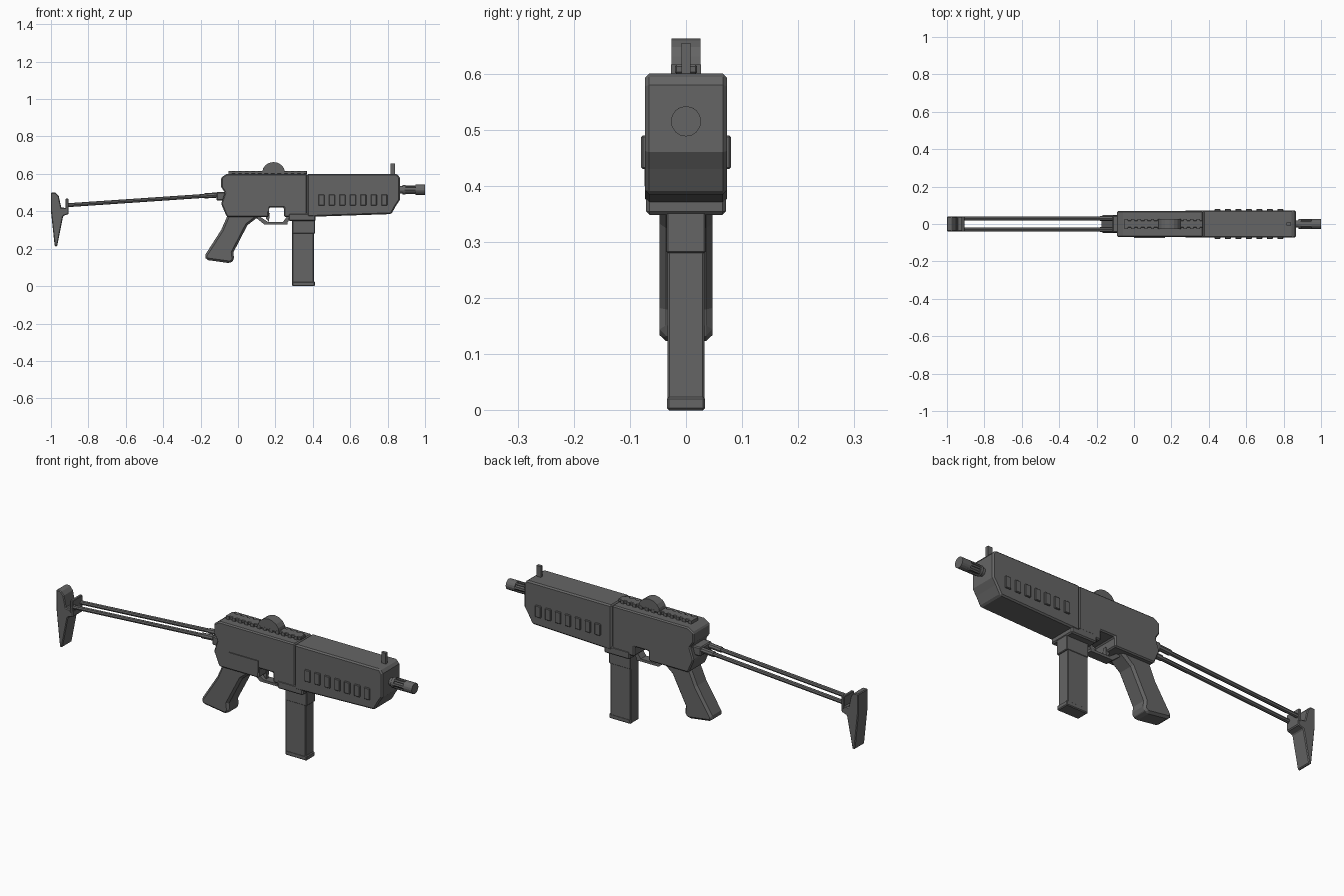
import bpy, bmesh, math
from mathutils import Vector

cube = bpy.data.objects.get("Cube")
if cube:
    bpy.data.objects.remove(cube, do_unlink=True)

gunmetal = bpy.data.materials.new("dark_grey")
gunmetal.use_nodes = True
gunmetal.diffuse_color = (0.13, 0.13, 0.13, 1)
shader = gunmetal.node_tree.nodes["Principled BSDF"]
shader.inputs["Base Color"].default_value = gunmetal.diffuse_color

# Shared positions along the body
REAR = -0.09
JOINT = 0.37
NOSE = 0.865
BOTTOM = 0.37
TOP = 0.6
BARREL_Z = 0.515
BODY_HALF = 0.073
ROD_Y = 0.03
SIDES = {"right": -1, "left": 1}


def finish(name, bm, bevel):
    """Turn the mesh into an object with chamfered edges."""
    bmesh.ops.recalc_face_normals(bm, faces=bm.faces)
    mesh = bpy.data.meshes.new(name)
    bm.to_mesh(mesh)
    bm.free()
    mesh.materials.append(gunmetal)
    obj = bpy.data.objects.new(name, mesh)
    bpy.context.collection.objects.link(obj)
    if bevel:
        modifier = obj.modifiers.new("edge_bevel", "BEVEL")
        modifier.width = bevel
        modifier.segments = 1
        modifier.limit_method = "ANGLE"
        modifier.angle_limit = math.radians(40)


def prism(name, profile, half, bevel=0, middle=0):
    """Extrude a side profile in x and z to both sides of y = middle."""
    bm = bmesh.new()
    outline = [bm.verts.new((x, middle - half, z)) for x, z in profile]
    face = bm.faces.new(outline)
    result = bmesh.ops.extrude_face_region(bm, geom=[face])
    moved = [item for item in result["geom"] if isinstance(item, bmesh.types.BMVert)]
    bmesh.ops.translate(bm, verts=moved, vec=(0, 2 * half, 0))
    finish(name, bm, bevel)


def box(name, back, front, low, high, half, bevel=0, middle=0):
    corners = [(back, low), (front, low), (front, high), (back, high)]
    prism(name, corners, half, bevel, middle)


def rod(name, start, end, radius, sides):
    start, end = Vector(start), Vector(end)
    axis = end - start
    bm = bmesh.new()
    bmesh.ops.create_cone(bm, cap_ends=True, segments=sides, radius1=radius,
                          radius2=radius, depth=axis.length)
    turn = Vector((0, 0, 1)).rotation_difference(axis.normalized()).to_matrix()
    for vert in bm.verts:
        vert.co = turn @ vert.co + (start + end) / 2
    finish(name, bm, 0)


def barrel_part(name, back, front, radius, y=0, rise=0, sides=16):
    z = BARREL_Z + rise
    rod(name, (back, y, z), (front, y, z), radius, sides)


# Receiver with the trigger cutout in its underside
cut_back, cut_front, cut_top = 0.165, 0.245, 0.42
prism("receiver", [
    (-0.06, BOTTOM), (cut_back, BOTTOM), (cut_back, cut_top), (cut_front, cut_top),
    (cut_front, BOTTOM), (JOINT, BOTTOM), (JOINT, TOP), (-0.06, TOP),
    (REAR, 0.58), (REAR, 0.53), (-0.07, 0.5), (REAR, 0.44),
], half=0.069, bevel=0.006)
box("side_plate", 0, cut_back, 0.4, 0.46, half=0.004, middle=-0.07)

# Handguard with raised vents on both sides
prism("handguard", [
    (JOINT, BOTTOM), (0.82, 0.385), (0.845, 0.43), (NOSE, 0.46),
    (NOSE, 0.58), (0.85, TOP), (JOINT, TOP),
], half=BODY_HALF, bevel=0.007)
vent_width, vent_spacing = 0.032, 0.056
for label, side in SIDES.items():
    for index in range(7):
        back = 0.43 + index * vent_spacing
        box(f"{label}_vent_{index + 1}", back, back + vent_width, 0.43, 0.49,
            half=0.007, bevel=0.003, middle=side * BODY_HALF)

# Top rail and sights
rail_back, rail_top, teeth = -0.05, TOP + 0.016, 12
box("top_rail", rail_back, JOINT, TOP, rail_top, half=0.02, bevel=0.003)
pitch = (JOINT - rail_back) / teeth
for index in range(teeth):
    back = rail_back + index * pitch
    box(f"rail_tooth_{index + 1}", back, back + pitch / 2, TOP, rail_top, half=0.027)
arch = [math.pi * step / 8 for step in range(9)]
prism("rear_sight", [(0.19 + 0.06 * math.cos(a), 0.61 + 0.053 * math.sin(a))
                     for a in arch], half=0.026)
box("front_sight", 0.815, 0.84, 0.59, 0.655, half=0.008)

# Barrel with a fluted muzzle
barrel_part("barrel_neck", 0.85, 0.96, radius=0.02)
barrel_part("muzzle_ring", 0.88, 0.895, radius=0.026)
barrel_part("muzzle_tip", 0.95, 1, radius=0.027)
ribs = 6
for index in range(ribs):
    angle = math.tau * index / ribs
    barrel_part(f"muzzle_rib_{index + 1}", 0.89, 0.96, radius=0.007, sides=ribs,
                y=0.02 * math.cos(angle), rise=0.02 * math.sin(angle))

# Magazine and its well
mag_back, mag_front, well_low = 0.29, 0.405, 0.28
box("magazine_collar", 0.27, 0.415, 0.348, 0.39, half=0.071, bevel=0.006)
box("magazine_well", mag_back, 0.412, well_low, BOTTOM, half=0.035, bevel=0.003)
box("magazine", mag_back, mag_front, 0.01, well_low + 0.02, half=0.033, bevel=0.004)
box("magazine_base", mag_back, mag_front + 0.006, 0, 0.024, half=0.034, bevel=0.004)

# Grip, trigger and guard
prism("grip", [
    (-0.055, 0.38), (REAR, 0.3), (-0.18, 0.16), (-0.17, 0.14), (-0.04, 0.122),
    (-0.02, 0.14), (-0.025, 0.18), (0.05, 0.325), (0.12, 0.38),
], half=0.047, bevel=0.012)
guard_low, guard_high = 0.33, 0.343
box("trigger_guard", 0.14, 0.265, guard_low, guard_high, half=0.022)
prism("guard_rear", [(0.09, BOTTOM), (0.14, guard_low), (0.16, guard_high),
                     (0.12, BOTTOM)], half=0.022)
prism("guard_front", [(0.24, guard_high), (0.255, guard_low), (0.28, 0.36),
                      (0.26, BOTTOM)], half=0.022)
prism("trigger", [(0.145, 0.39), (0.17, 0.39), (0.165, guard_high),
                  (0.15, 0.36)], half=0.01)

# Folding stock
box("stock_mount", -0.115, -0.06, 0.457, 0.503, half=0.046, bevel=0.005)
for label, side in SIDES.items():
    back = Vector((-0.92, side * ROD_Y, 0.432))
    front = Vector((-0.08, side * ROD_Y, 0.489))
    rod(f"{label}_stock_rod", back, front, radius=0.0105, sides=8)
    rod(f"{label}_rod_sleeve", back.lerp(front, 0.88), front, radius=0.014, sides=8)
box("stock_bracket", -0.922, -0.906, 0.405, 0.468, half=0.041, bevel=0.003)
prism("butt_plate", [
    (-1, 0.5), (-0.975, 0.5), (-0.958, 0.48), (-0.945, 0.42), (-0.905, 0.417),
    (-0.905, 0.385), (-0.935, 0.375), (-0.967, 0.213), (-0.98, 0.213), (-1, 0.4),
], half=0.04, bevel=0.004)
